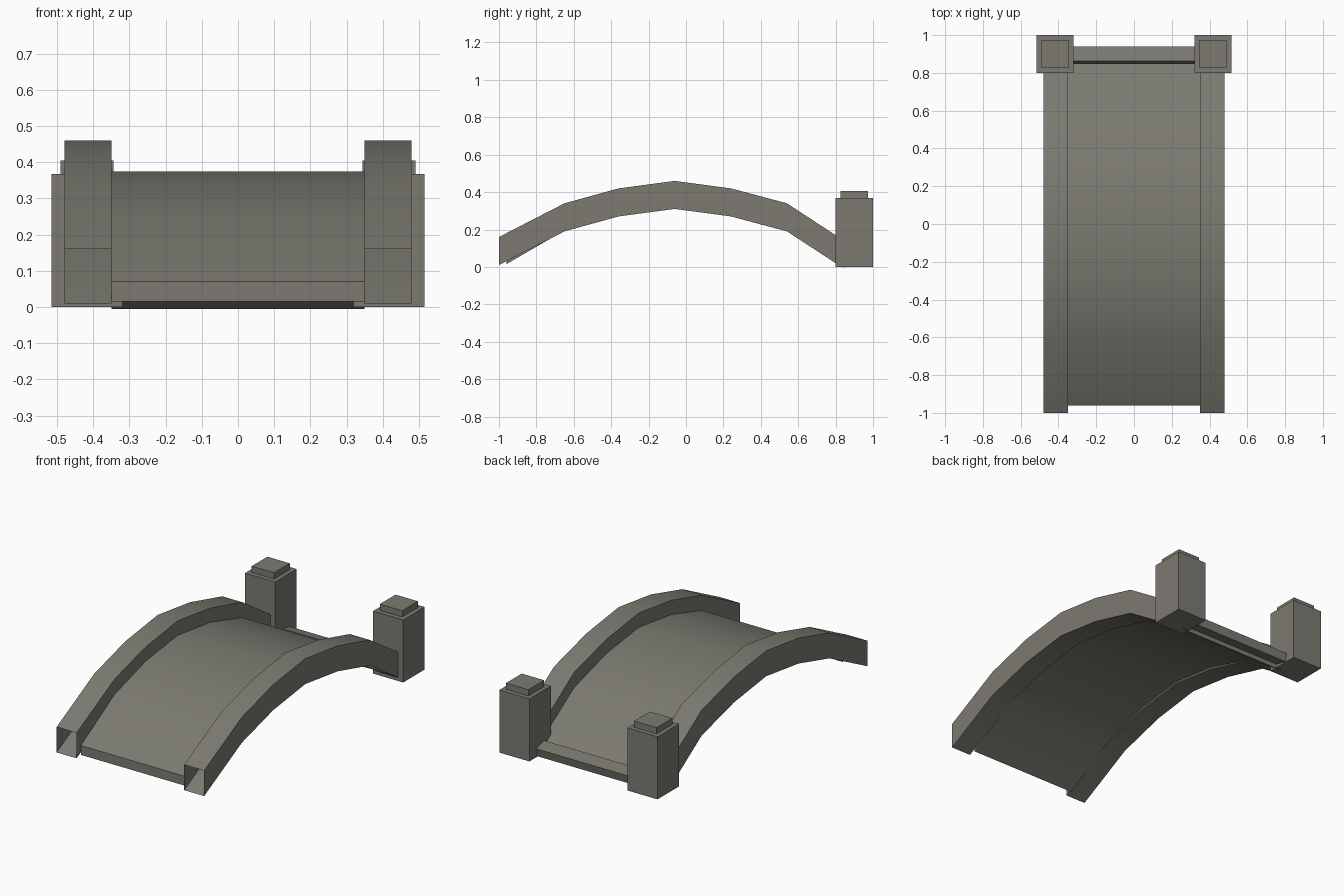
import bpy, bmesh, math
from mathutils import Matrix

if "Cube" in bpy.data.objects:
    bpy.data.objects.remove(bpy.data.objects["Cube"])

stone = bpy.data.materials.new("grey stone")
stone.diffuse_color = (0.2, 0.195, 0.165, 1)
stone.use_nodes = True
stone.node_tree.nodes["Principled BSDF"].inputs["Base Color"].default_value = stone.diffuse_color

# arch lines as (y, z): top of the rail and top of the walkway
RAIL = [(-1.0, .16), (-.65, .34), (-.36, .42), (-.06, .46), (.24, .42), (.54, .34), (.815, .16)]
DECK = [(-.96, .07), (-.65, .25), (-.36, .336), (-.06, .375), (.24, .336), (.54, .25), (.85, .05)]


def finish(name, bm, smooth=False):
    bmesh.ops.recalc_face_normals(bm, faces=bm.faces[:])
    me = bpy.data.meshes.new(name)
    bm.to_mesh(me)
    bm.free()
    me.materials.append(stone)
    ob = bpy.data.objects.new(name, me)
    bpy.context.collection.objects.link(ob)
    if smooth:
        bpy.ops.object.select_all(action='DESELECT')
        ob.select_set(True)
        bpy.context.view_layer.objects.active = ob
        bpy.ops.object.shade_smooth_by_angle(angle=math.radians(32))
    return ob


def arch(name, line, x0, x1, thick, open_ends=False):
    """Sweep a rectangular section along an arch line."""
    bm = bmesh.new()
    rings = [[bm.verts.new(p) for p in ((x0, y, z), (x1, y, z), (x1, y, z - thick), (x0, y, z - thick))]
             for y, z in line]
    for a, b in zip(rings, rings[1:]):
        for i in range(4):
            j = (i + 1) % 4
            bm.faces.new((a[i], a[j], b[j], b[i]))
    if not open_ends:
        bm.faces.new(rings[0])
        bm.faces.new(rings[-1])
    return finish(name, bm, True)


def add_box(bm, centre, size, tilt=0):
    m = Matrix.Translation(centre) @ Matrix.Rotation(tilt, 4, 'X') @ Matrix.Diagonal((*size, 1))
    bmesh.ops.create_cube(bm, size=1, matrix=m)


# walkway
arch("walkway", DECK, -.35, .35, .055)

for side, s in (("left", -1), ("right", 1)):
    # hollow rail, open at its ends
    arch(side + "_rail", RAIL, s * .35, s * .48, .15, True)
    # end post with a small cap block
    bm = bmesh.new()
    add_box(bm, (s * .417, .9, .184), (.196, .2, .368))
    finish(side + "_post", bm)
    bm = bmesh.new()
    add_box(bm, (s * .417, .9, .384), (.146, .146, .042))
    finish(side + "_post_cap", bm)

# tilted sill between the posts
bm = bmesh.new()
add_box(bm, (0, .895, .037), (.65, .08, .05), math.radians(-13))
finish("sill", bm)
